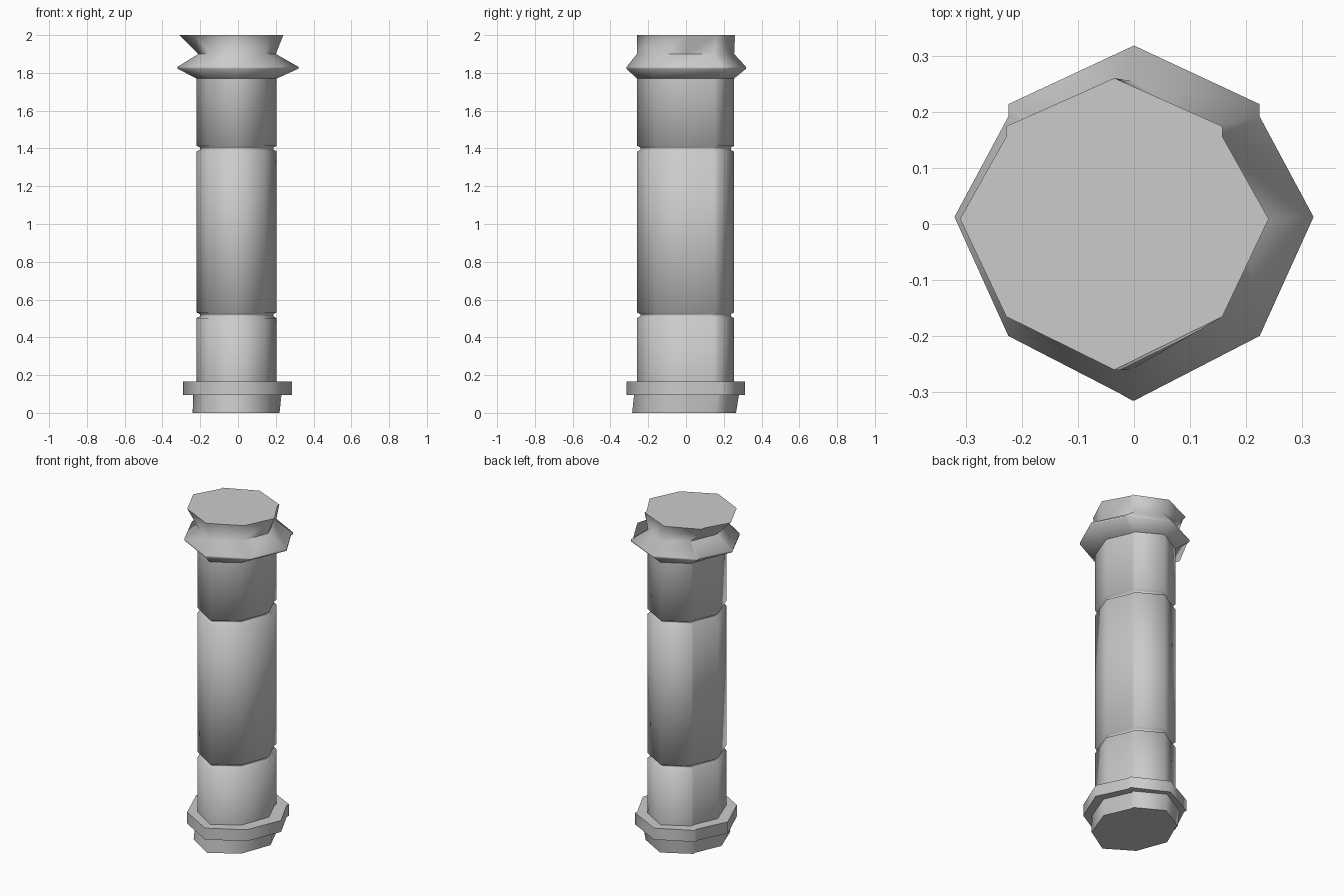
import bpy, bmesh, math

if "Cube" in bpy.data.objects:
    bpy.data.objects.remove(bpy.data.objects["Cube"])


def section(x0, x1, y0, y1, z):
    """Octagon with points on the axes and short flats at the back corners."""
    cx, rx = (x0 + x1) / 2, (x1 - x0) / 2
    cy, ry = (y0 + y1) / 2, (y1 - y0) / 2
    unit = [(0, -1), (0.7, -0.635), (1, 0.035), (0.7, 0.6), (0.7, 0.67),
            (0, 1), (-0.7, 0.67), (-0.7, 0.6), (-1, 0.035), (-0.7, -0.635)]
    return [(cx + rx * u, cy + ry * v, z) for u, v in unit]


def loft(name, sections, cap_bottom=False, cap_top=False):
    bm = bmesh.new()
    rings = [[bm.verts.new(p) for p in section(*s)] for s in sections]
    for a, b in zip(rings, rings[1:]):
        for i in range(len(a)):
            j = (i + 1) % len(a)
            bm.faces.new((a[i], a[j], b[j], b[i]))
    if cap_bottom:
        bm.faces.new(rings[0][::-1])
    if cap_top:
        bm.faces.new(rings[-1])
    mesh = bpy.data.meshes.new(name)
    bm.to_mesh(mesh)
    bm.free()
    obj = bpy.data.objects.new(name, mesh)
    bpy.context.collection.objects.link(obj)
    bpy.ops.object.select_all(action='DESELECT')
    bpy.context.view_layer.objects.active = obj
    obj.select_set(True)
    bpy.ops.object.shade_smooth_by_angle(angle=math.radians(65))
    return obj


SHAFT = (-0.22, 0.205, -0.26, 0.255)
GROOVE = (-0.202, 0.187, -0.242, 0.237)
RING = (-0.29, 0.285, -0.315, 0.312)
COLLAR = (-0.32, 0.32, -0.315, 0.318)

# foot and projecting base ring
loft("base", [
    (-0.24, 0.22, -0.285, 0.265, 0),
    (-0.238, 0.23, -0.275, 0.28, 0.095),
    (*RING, 0.095), (*RING, 0.165), (*SHAFT, 0.165),
], cap_bottom=True)

# shaft with two thin grooves
shaft = [(*SHAFT, 0.165)]
for z in (0.517, 1.399):
    shaft += [(*SHAFT, z - 0.015), (*GROOVE, z - 0.006),
              (*GROOVE, z + 0.006), (*SHAFT, z + 0.015)]
loft("shaft", shaft + [(*SHAFT, 1.77)])

# flared collar and off-centre top block
loft("capital", [
    (*SHAFT, 1.77), (*COLLAR, 1.822), (*COLLAR, 1.832),
    (-0.21, 0.2, -0.26, 0.255, 1.90),
    (-0.31, 0.24, -0.26, 0.26, 2.0),
], cap_top=True)
